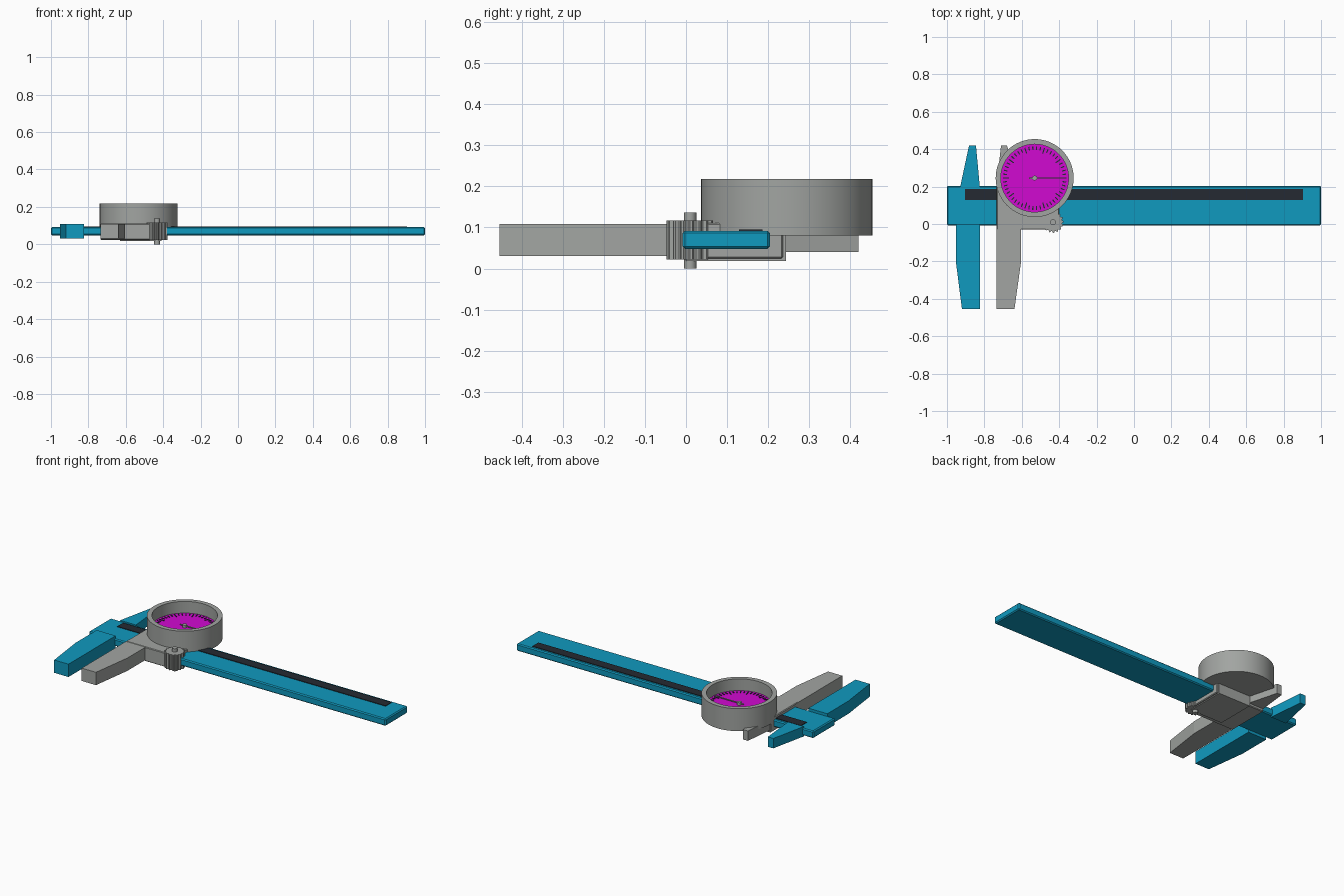
import bpy, bmesh, math
from mathutils import Matrix

if "Cube" in bpy.data.objects:
    bpy.data.objects.remove(bpy.data.objects["Cube"])


def material(name, rgb):
    m = bpy.data.materials.new(name)
    m.diffuse_color = (*rgb, 1)
    m.use_nodes = True
    m.node_tree.nodes["Principled BSDF"].inputs["Base Color"].default_value = m.diffuse_color
    return m


BLUE = material("blue", (0.005, 0.32, 0.52))
GREY = material("grey", (0.36, 0.375, 0.36))
MAGENTA = material("magenta", (0.64, 0.003, 0.64))
DARK = material("dark", (0.018, 0.023, 0.032))


def finish(name, bm, mat, smooth=False):
    bmesh.ops.recalc_face_normals(bm, faces=bm.faces)
    me = bpy.data.meshes.new(name)
    bm.to_mesh(me)
    bm.free()
    me.materials.append(mat)
    ob = bpy.data.objects.new(name, me)
    bpy.context.collection.objects.link(ob)
    if smooth:
        bpy.ops.object.select_all(action='DESELECT')
        ob.select_set(True)
        bpy.context.view_layer.objects.active = ob
        bpy.ops.object.shade_smooth_by_angle(angle=math.radians(35))
    return ob


def prism(name, pts, z0, z1, mat, bevel=0.0):
    """Extrude a top-view outline from z0 to z1."""
    bm = bmesh.new()
    f = bm.faces.new([bm.verts.new((x, y, z0)) for x, y in pts])
    top = bmesh.ops.extrude_face_region(bm, geom=[f])["geom"]
    for v in top:
        if isinstance(v, bmesh.types.BMVert):
            v.co.z = z1
    ob = finish(name, bm, mat)
    if bevel:
        b = ob.modifiers.new("bevel", 'BEVEL')
        b.width = bevel
        b.segments = 1
    return ob


def rect(x0, x1, y0, y1):
    return [(x0, y0), (x1, y0), (x1, y1), (x0, y1)]


def disc(name, c, r, z0, z1, mat, n=32):
    bm = bmesh.new()
    bmesh.ops.create_cone(bm, cap_ends=True, segments=n, radius1=r, radius2=r, depth=z1 - z0,
                          matrix=Matrix.Translation((*c, (z0 + z1) / 2)))
    return finish(name, bm, mat, True)


# Main beam with its rack strip
prism("beam", rect(-1, 1, -0.008, 0.204), 0.048, 0.092, BLUE, 0.006)
prism("rack_strip", rect(-0.904, 0.904, 0.129, 0.186), 0.088, 0.0955, DARK)

# Fixed jaws
prism("fixed_lower_jaw", [(-0.952, 0.0), (-0.952, -0.203), (-0.92, -0.454),
                          (-0.824, -0.454), (-0.824, 0.0)], 0.031, 0.109, BLUE)
prism("fixed_upper_jaw", [(-0.93, 0.195), (-0.824, 0.195), (-0.845, 0.42),
                          (-0.882, 0.42)], 0.04, 0.1, BLUE)

# Sliding jaws and carriage wrapped round the beam
prism("sliding_lower_jaw", [(-0.735, 0.0), (-0.735, -0.454), (-0.639, -0.454),
                            (-0.604, -0.203), (-0.604, 0.0)], 0.031, 0.109, GREY)
prism("sliding_upper_jaw", [(-0.735, 0.2), (-0.62, 0.2), (-0.679, 0.42),
                            (-0.711, 0.42)], 0.04, 0.1, GREY)
prism("carriage", rect(-0.735, -0.40, -0.03, 0.236), 0.024, 0.111, GREY, 0.004)
prism("back_plate", rect(-0.63, -0.41, 0.0, 0.243), 0.018, 0.08, GREY)

# Ribbed thumb wheel on its pin
WX, WY = -0.433, 0.01
lobes = []
for i in range(64):
    a = 2 * math.pi * i / 64
    r = 0.057 if i % 4 < 2 else 0.049
    lobes.append((WX + r * math.cos(a), WY + r * math.sin(a)))
prism("thumb_wheel", lobes, 0.022, 0.117, GREY)
disc("thumb_wheel_pin", (WX, WY), 0.015, 0.0, 0.137, GREY)

# Dial cup, spun from a half profile
C = (-0.531, 0.2455)
bm = bmesh.new()
prof = [(0, 0.081), (0.2085, 0.081), (0.2085, 0.218), (0.181, 0.218), (0.181, 0.142), (0, 0.142)]
vs = [bm.verts.new((C[0] + r, C[1], z)) for r, z in prof]
es = [bm.edges.new(p) for p in zip(vs, vs[1:])]
bmesh.ops.spin(bm, geom=vs + es, cent=(*C, 0), axis=(0, 0, 1), angle=2 * math.pi, steps=64)
bmesh.ops.remove_doubles(bm, verts=bm.verts, dist=1e-5)
finish("dial_case", bm, GREY, True)
disc("dial_face", C, 0.181, 0.141, 0.147, MAGENTA, 64)

# Tick marks, longer at every fifth
bm = bmesh.new()
for i in range(50):
    length = 0.032 if i % 5 == 0 else 0.02
    m = (Matrix.Translation((*C, 0.148)) @ Matrix.Rotation(2 * math.pi * i / 50, 4, 'Z')
         @ Matrix.Translation((0.17 - length / 2, 0, 0)) @ Matrix.Diagonal((length, 0.006, 0.004, 1)))
    bmesh.ops.create_cube(bm, size=1, matrix=m)
finish("dial_ticks", bm, DARK)

# Needle and hub
prism("needle", [(C[0] - 0.03, C[1] - 0.004), (C[0] + 0.165, C[1] - 0.002),
                 (C[0] + 0.165, C[1] + 0.002), (C[0] - 0.03, C[1] + 0.004)], 0.153, 0.158, GREY)
disc("needle_hub", C, 0.013, 0.145, 0.163, GREY, 24)
